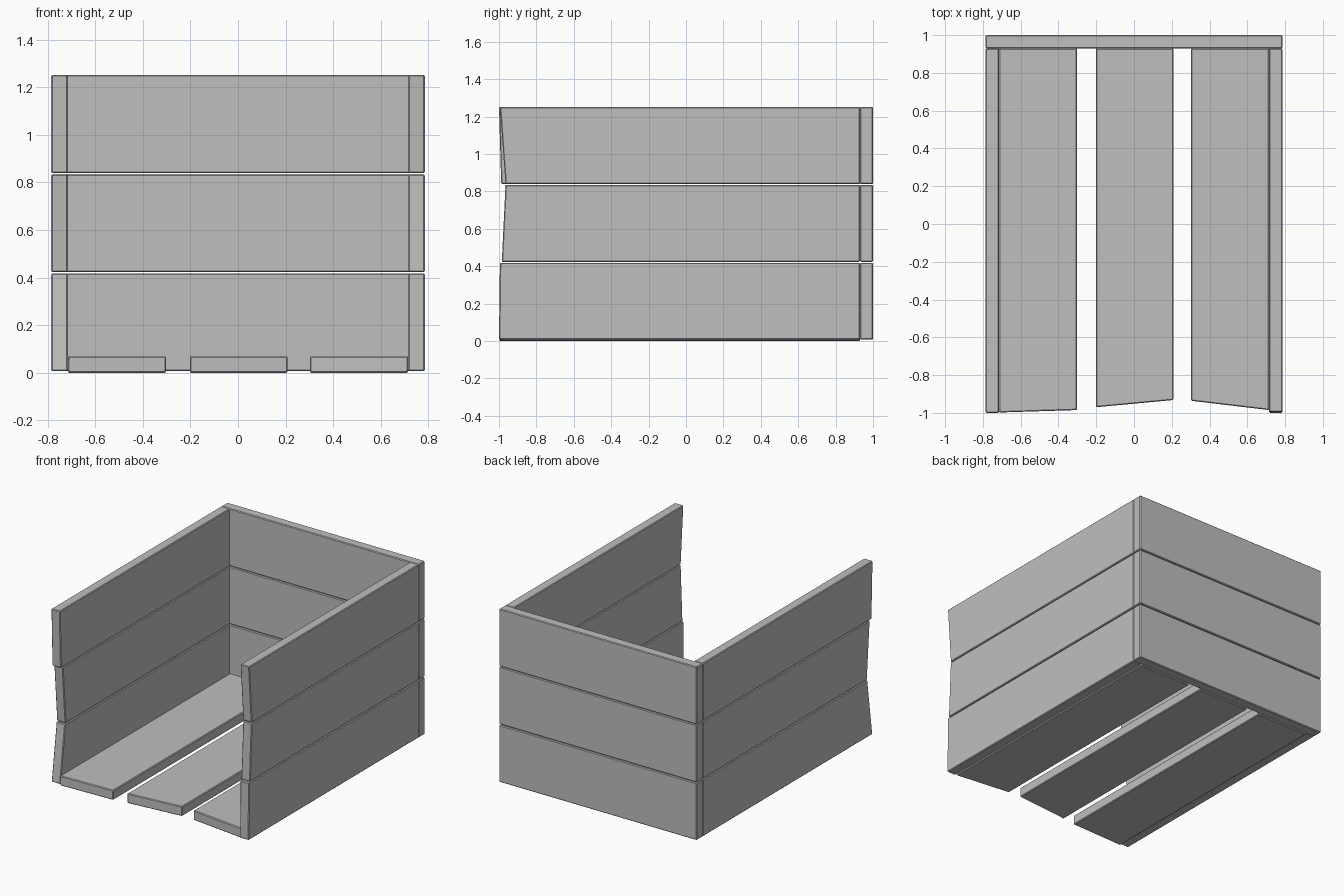
import bpy
import bmesh

cube = bpy.data.objects.get("Cube")
if cube:
    bpy.data.objects.remove(cube, do_unlink=True)

# One plain grey for all boards
GREY = (0.52, 0.52, 0.52, 1)
grey = bpy.data.materials.new("plain_grey")
grey.use_nodes = True
grey.diffuse_color = GREY
grey.node_tree.nodes["Principled BSDF"].inputs["Base Color"].default_value = GREY


def plank(name, x, y, z, cut=None, axis=0):
    """Box over the given ranges; cut gives the front y at the low and high end of axis."""
    bm = bmesh.new()
    bmesh.ops.create_cube(bm, size=1)
    for v in bm.verts:
        high = [c > 0 for c in v.co]
        front = cut[high[axis]] if cut else y[0]
        v.co = (x[high[0]], y[1] if high[1] else front, z[high[2]])
    bmesh.ops.bevel(bm, geom=bm.edges[:], offset=0.005, segments=1, affect='EDGES')
    mesh = bpy.data.meshes.new(name)
    bm.to_mesh(mesh)
    bm.free()
    mesh.materials.append(grey)
    obj = bpy.data.objects.new(name, mesh)
    bpy.context.collection.objects.link(obj)


OUT, IN, BACK = 0.785, 0.715, 0.93
ROWS = [("lower", (0.008, 0.418)), ("middle", (0.423, 0.835)), ("upper", (0.839, 1.252))]

# Uneven sawn front ends of the wall boards, bottom then top
LEFT_CUTS = [(-1.0, -0.995), (-0.985, -0.965), (-0.965, -0.995)]
RIGHT_CUTS = [(-0.997, -0.94), (-0.935, -0.967), (-0.988, -1.0)]

# Walls: three stacked boards on each side and across the back
for (row, z), left, right in zip(ROWS, LEFT_CUTS, RIGHT_CUTS):
    plank(row + "_left_board", (IN, OUT), (-1, BACK), z, left, 2)
    plank(row + "_right_board", (-OUT, -IN), (-1, BACK), z, right, 2)
    plank(row + "_back_board", (-OUT, OUT), (BACK, 1), z)

# Floor: three spaced boards with slanted front ends
FLOOR = [("right", (-IN, -0.302), (-0.998, -0.985)),
         ("centre", (-0.202, 0.208), (-0.97, -0.932)),
         ("left", (0.302, IN), (-0.936, -0.985))]
for side, x, cut in FLOOR:
    plank(side + "_floor_board", x, (-1, BACK), (0, 0.07), cut, 0)
